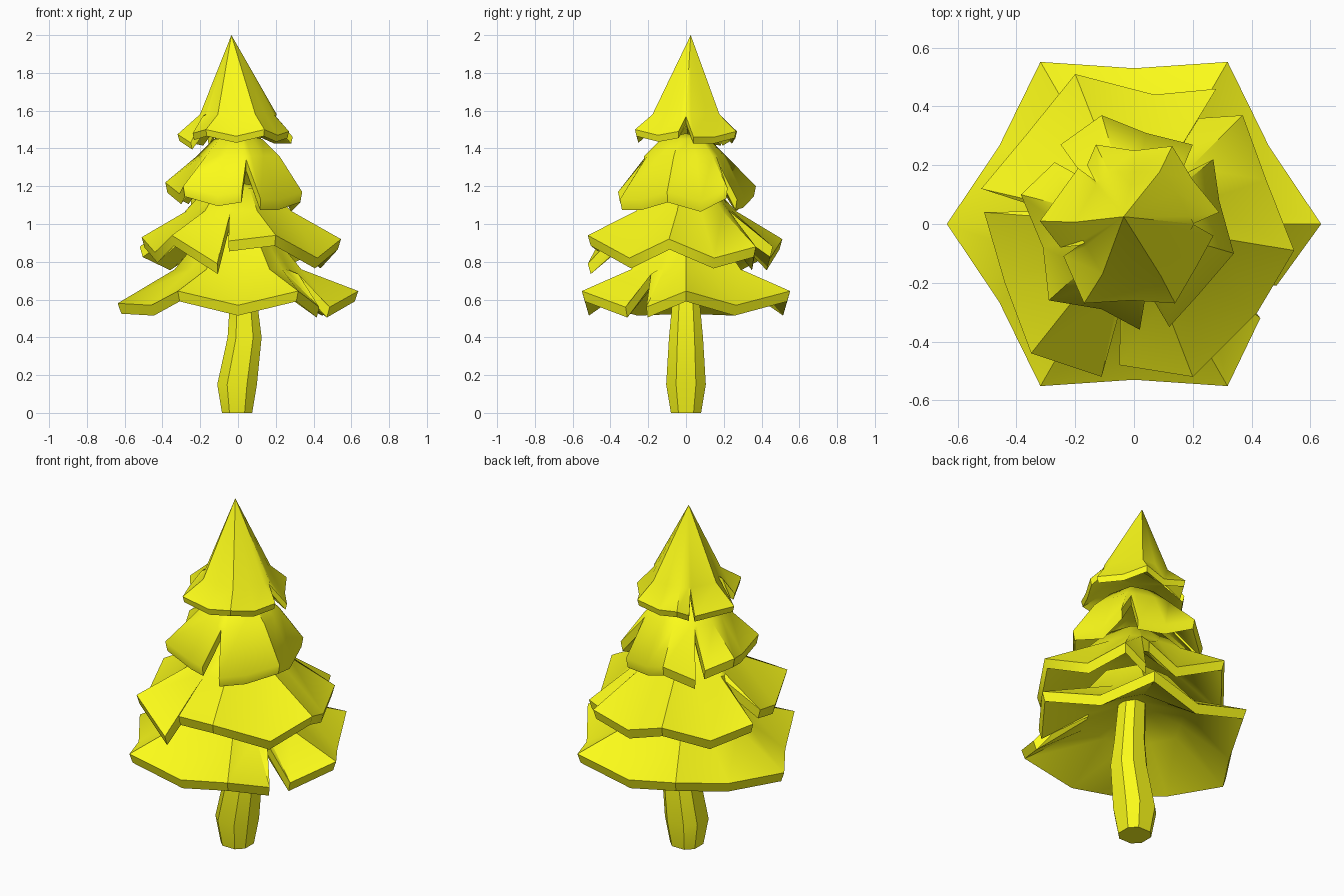
import bpy, math
from mathutils import Vector

if "Cube" in bpy.data.objects:
    bpy.data.objects.remove(bpy.data.objects["Cube"])

mat = bpy.data.materials.new("tree_yellow")
mat.diffuse_color = (0.97, 0.97, 0.01, 1)
mat.use_nodes = True
mat.node_tree.nodes["Principled BSDF"].inputs["Base Color"].default_value = mat.diffuse_color


def loft(name, rings, start, end):
    """Skin equal-sized rings; close each end with a pole point, or a cap if None."""
    n = len(rings[0])
    verts = [v for r in rings for v in r]
    faces = [(k * n + i, k * n + (i + 1) % n, (k + 1) * n + (i + 1) % n, (k + 1) * n + i)
             for k in range(len(rings) - 1) for i in range(n)]
    last = (len(rings) - 1) * n
    if start is None:
        faces.append(tuple(range(n))[::-1])
    else:
        verts.append(start)
        faces += [((i + 1) % n, i, len(verts) - 1) for i in range(n)]
    if end is None:
        faces.append(tuple(range(last, last + n)))
    else:
        verts.append(end)
        faces += [(last + i, last + (i + 1) % n, len(verts) - 1) for i in range(n)]
    me = bpy.data.meshes.new(name)
    me.from_pydata(verts, [], faces)
    me.materials.append(mat)
    ob = bpy.data.objects.new(name, me)
    bpy.context.collection.objects.link(ob)
    bpy.context.view_layer.objects.active = ob
    ob.select_set(True)
    bpy.ops.object.shade_smooth_by_angle(angle=math.radians(42))
    ob.select_set(False)


def tier(name, rim, shoulder, top, under, notch, phase=0, thick=0.055):
    """Hollow drooping skirt on a six-sided cone. None in the rim is a slit."""
    n = len(rim)
    outer = []
    for i, p in enumerate(rim):
        if p is None:
            a, b = Vector(rim[i - 1]), Vector(rim[(i + 1) % n])
            d = ((a + b) / 2).xy.normalized() * notch[0]
            p = (d.x, d.y, notch[1])
        outer.append(Vector(p))

    def ring(r, z):
        pts = []
        for p in outer:
            a = math.degrees(math.atan2(p.y, p.x)) - phase
            k = math.cos(math.radians(30)) / math.cos(math.radians(a % 60 - 30))
            pts.append(Vector((*(p.xy.normalized() * r * k), z)))
        return pts

    lower = [Vector((p.x * 0.97, p.y * 0.97, p.z - thick)) for p in outer]
    inner = ring(shoulder[0] * 0.86, under[0])
    rings = [inner, lower, outer, ring(*shoulder)]
    if top[0] > 0:
        rings.append(ring(*top))
        tip = Vector((0, 0, top[1] + 0.03))
    else:
        tip = Vector((-0.035, 0.025, top[1]))
    loft(name, rings, Vector((0, 0, under[1])), tip)


# trunk: bent post with chamfered corners
trunk_rings = []
for cx, h, z in ((-0.005, 0.08, 0), (-0.005, 0.105, 0.15), (0.035, 0.09, 0.4),
                 (0.03, 0.075, 0.56), (0.0, 0.06, 1.0)):
    c = h * 0.5
    pts = [(h, -c), (h, c), (c, h), (-c, h), (-h, c), (-h, -c), (-c, -h), (c, -h)]
    trunk_rings.append([(cx + x, y, z) for x, y in pts])
loft("trunk", trunk_rings, None, None)

# lowest skirt: six raised corners with drooping spans and one slit at the front right
rim = []
for i in range(12):
    a = math.radians(30 * i)
    corner = i % 2 == 0
    r = 0.637 if corner else 0.53
    z = (0.645 if corner else 0.57) - (0.065 if i == 6 else 0)
    if i == 11:
        rim += [(0.43, -0.32, 0.56), None, (0.485, -0.21, 0.56)]
    else:
        rim.append((r * math.cos(a), r * math.sin(a), z))
tier("bottom_branches", rim, (0.335, 0.76), (0.19, 0.94), (0.7, 0.82), (0.37, 0.735))

# second skirt
tier("lower_branches", [
    (0.545, -0.09, 0.92), (0.45, 0.15, 0.82), (0.37, 0.37, 0.88), (0.22, 0.36, 0.81), None,
    (0.28, 0.46, 0.88), (0.07, 0.44, 0.81), (-0.2, 0.51, 0.92), (-0.37, 0.3, 0.81),
    (-0.52, 0.12, 0.88), None, (-0.51, 0.04, 0.93), (-0.44, -0.2, 0.85),
    (-0.35, -0.44, 0.94), (-0.11, -0.52, 0.79), None, (-0.05, -0.48, 0.91),
    (0.2, -0.52, 0.94), (0.42, -0.3, 0.82)],
    (0.285, 1.07), (0.17, 1.19), (1.0, 1.08), (0.29, 1.04), -10)

# third skirt
tier("middle_branches", [
    (0.34, -0.1, 1.17), (0.29, 0.08, 1.12), (0.27, 0.22, 1.19), None, (0.2, 0.27, 1.13),
    (0.04, 0.31, 1.14), (-0.11, 0.37, 1.2), (-0.25, 0.27, 1.12), None, (-0.27, 0.21, 1.16),
    (-0.385, 0.1, 1.22), (-0.31, -0.08, 1.16), (-0.29, -0.26, 1.2), (-0.11, -0.29, 1.15),
    (0.02, -0.36, 1.17), None, (0.12, -0.35, 1.13), (0.22, -0.24, 1.13)],
    (0.23, 1.36), (0.135, 1.45), (1.29, 1.36), (0.225, 1.34), -17)

# pointed top
tier("top_cone", [
    (0.29, 0.04, 1.46), (0.2, 0.15, 1.46), (0.13, 0.265, 1.49), (0, 0.25, 1.46),
    (-0.13, 0.27, 1.49), (-0.16, 0.2, 1.45), None, (-0.19, 0.19, 1.45), (-0.32, 0.01, 1.475),
    (-0.25, -0.08, 1.43), None, (-0.24, -0.11, 1.48), (-0.17, -0.27, 1.5),
    (-0.01, -0.26, 1.465), (0.14, -0.27, 1.5), (0.21, -0.15, 1.47), (0.27, -0.04, 1.49), None],
    (0.205, 1.58), (0, 2.0), (1.52, 1.54), (0.2, 1.57), 0, 0.035)
